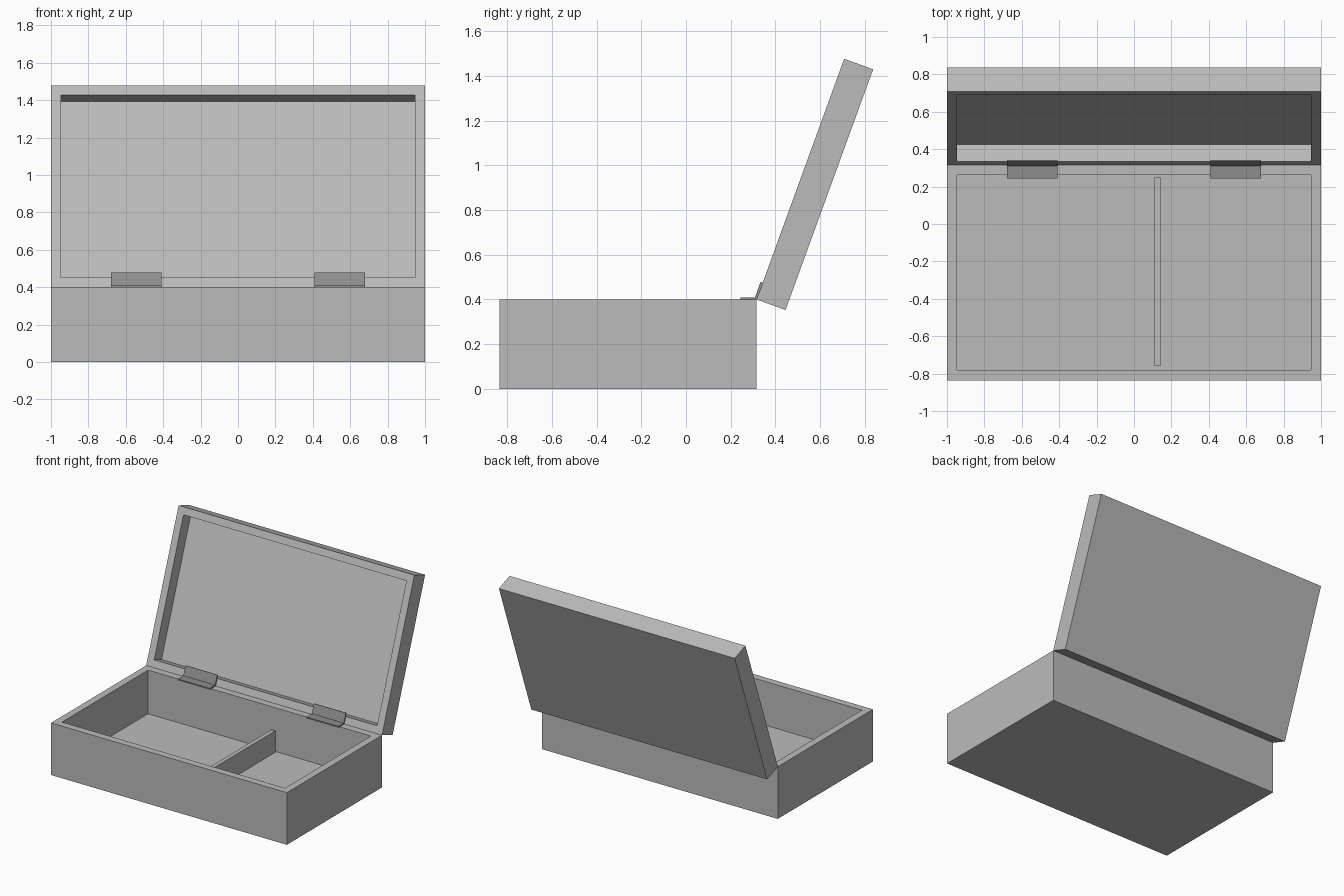
import bpy
import bmesh
from math import radians
from mathutils import Matrix, Vector

if "Cube" in bpy.data.objects:
    bpy.data.objects.remove(bpy.data.objects["Cube"], do_unlink=True)

WALL = 0.077
BOX_HEIGHT = 0.4
FRONT, BACK = -0.836, 0.316
LID_LENGTH, LID_THICK = 1.147, 0.138
HINGE_LINE = Matrix.Translation((0, BACK, BOX_HEIGHT))
LID_FRAME = HINGE_LINE @ Matrix.Rotation(radians(70), 4, "X")


def material(name, grey):
    mat = bpy.data.materials.new(name)
    mat.use_nodes = True
    colour = (grey, grey, grey, 1)
    mat.diffuse_color = colour
    mat.node_tree.nodes["Principled BSDF"].inputs["Base Color"].default_value = colour
    return mat


def block(name, low, high, mat, frame=Matrix(), recess=0):
    """Box between two corners; a recess hollows its top into a tray."""
    low, high = Vector(low), Vector(high)
    bm = bmesh.new()
    bmesh.ops.create_cube(bm, size=1)
    bmesh.ops.scale(bm, vec=high - low, verts=bm.verts)
    bmesh.ops.translate(bm, vec=(low + high) / 2, verts=bm.verts)
    if recess:
        top = max(bm.faces, key=lambda f: f.calc_center_median().z)
        bmesh.ops.inset_region(bm, faces=[top], thickness=WALL)
        out = bmesh.ops.extrude_face_region(bm, geom=[top])["geom"]
        verts = [v for v in out if isinstance(v, bmesh.types.BMVert)]
        bmesh.ops.translate(bm, vec=(0, 0, -recess), verts=verts)
        if top.is_valid:
            bmesh.ops.delete(bm, geom=[top], context="FACES_ONLY")
    bmesh.ops.recalc_face_normals(bm, faces=bm.faces)
    mesh = bpy.data.meshes.new(name)
    bm.to_mesh(mesh)
    bm.free()
    mesh.materials.append(mat)
    obj = bpy.data.objects.new(name, mesh)
    obj.matrix_world = frame
    bpy.context.collection.objects.link(obj)
    return obj


body_grey = material("body grey", 0.5)
hinge_grey = material("hinge grey", 0.27)

# Open tray and its divider
block("box_base", (-1, FRONT, 0), (1, BACK, BOX_HEIGHT), body_grey, recess=0.335)
block("divider", (0.11, FRONT + WALL, 0.065), (0.142, BACK - WALL + 0.01, 0.23), body_grey)

# Hollow lid, swung open about the back edge
block("lid", (-1, 0, -LID_THICK), (1, LID_LENGTH, 0), body_grey, LID_FRAME, recess=0.096)

# Two hinges, each with a leaf on the box and a leaf on the lid
for side, x in (("right", -0.545), ("left", 0.545)):
    x0, x1 = x - 0.135, x + 0.135
    block("hinge_box_leaf_" + side, (x0, -0.072, 0), (x1, 0, 0.01), hinge_grey, HINGE_LINE)
    block("hinge_lid_leaf_" + side, (x0, 0, 0), (x1, 0.08, 0.01), hinge_grey, LID_FRAME)
